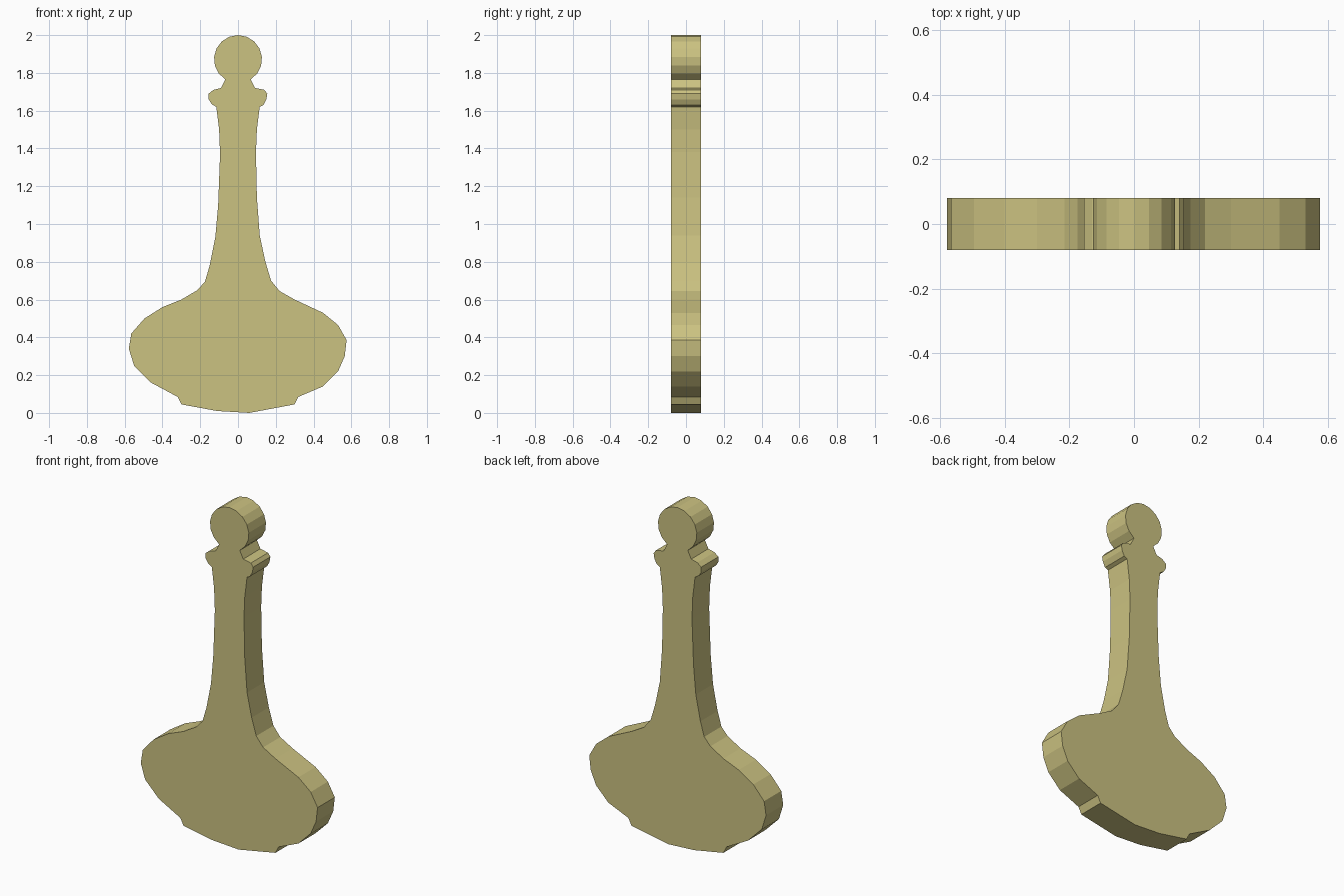
import bpy, bmesh
from math import cos, sin, radians

HALF_THICKNESS = 0.08

# Right edge, from the base up to the neck (x, z)
right = [(0.06, 0.0), (0.30, 0.045), (0.32, 0.085), (0.45, 0.14), (0.53, 0.22),
         (0.565, 0.30), (0.575, 0.385), (0.53, 0.465), (0.45, 0.53), (0.30, 0.60),
         (0.22, 0.645), (0.175, 0.70), (0.145, 0.80), (0.115, 0.94), (0.10, 1.14),
         (0.095, 1.38), (0.10, 1.50), (0.115, 1.62), (0.135, 1.63), (0.15, 1.66),
         (0.155, 1.69), (0.14, 1.71), (0.09, 1.72)]

# Left edge, slightly uneven like a hand-cut shape
left = [(-0.11, 0.01), (-0.30, 0.045), (-0.32, 0.085), (-0.46, 0.16), (-0.55, 0.25),
        (-0.578, 0.34), (-0.565, 0.42), (-0.495, 0.50), (-0.40, 0.56), (-0.30, 0.60),
        (-0.215, 0.65), (-0.175, 0.695), (-0.15, 0.78), (-0.12, 0.93), (-0.105, 1.10),
        (-0.095, 1.37), (-0.10, 1.50), (-0.115, 1.62), (-0.14, 1.635), (-0.155, 1.66),
        (-0.155, 1.69), (-0.13, 1.71), (-0.09, 1.72)]

# Round knob on top, an open arc joining the two edges
SEGMENTS = 14
angles = [radians(-58 + 296 * i / SEGMENTS) for i in range(SEGMENTS + 1)]
knob = [(0.127 * cos(a), 1.873 + 0.127 * sin(a)) for a in angles]

outline = right + knob + left[::-1]

# Flat plate: fill the outline and extrude it through its thickness
bm = bmesh.new()
front = bm.faces.new([bm.verts.new((x, -HALF_THICKNESS, z)) for x, z in outline])
result = bmesh.ops.extrude_face_region(bm, geom=[front], use_keep_orig=True)
back_verts = [g for g in result["geom"] if isinstance(g, bmesh.types.BMVert)]
bmesh.ops.translate(bm, verts=back_verts, vec=(0, 2 * HALF_THICKNESS, 0))
bmesh.ops.recalc_face_normals(bm, faces=bm.faces[:])

mesh = bpy.data.meshes.new("pendulum_plate")
bm.to_mesh(mesh)
bm.free()
plate = bpy.data.objects.new("pendulum_plate", mesh)
bpy.context.collection.objects.link(plate)

# Khaki colour
khaki = bpy.data.materials.new("khaki")
khaki.diffuse_color = (0.60, 0.54, 0.22, 1.0)
mesh.materials.append(khaki)
